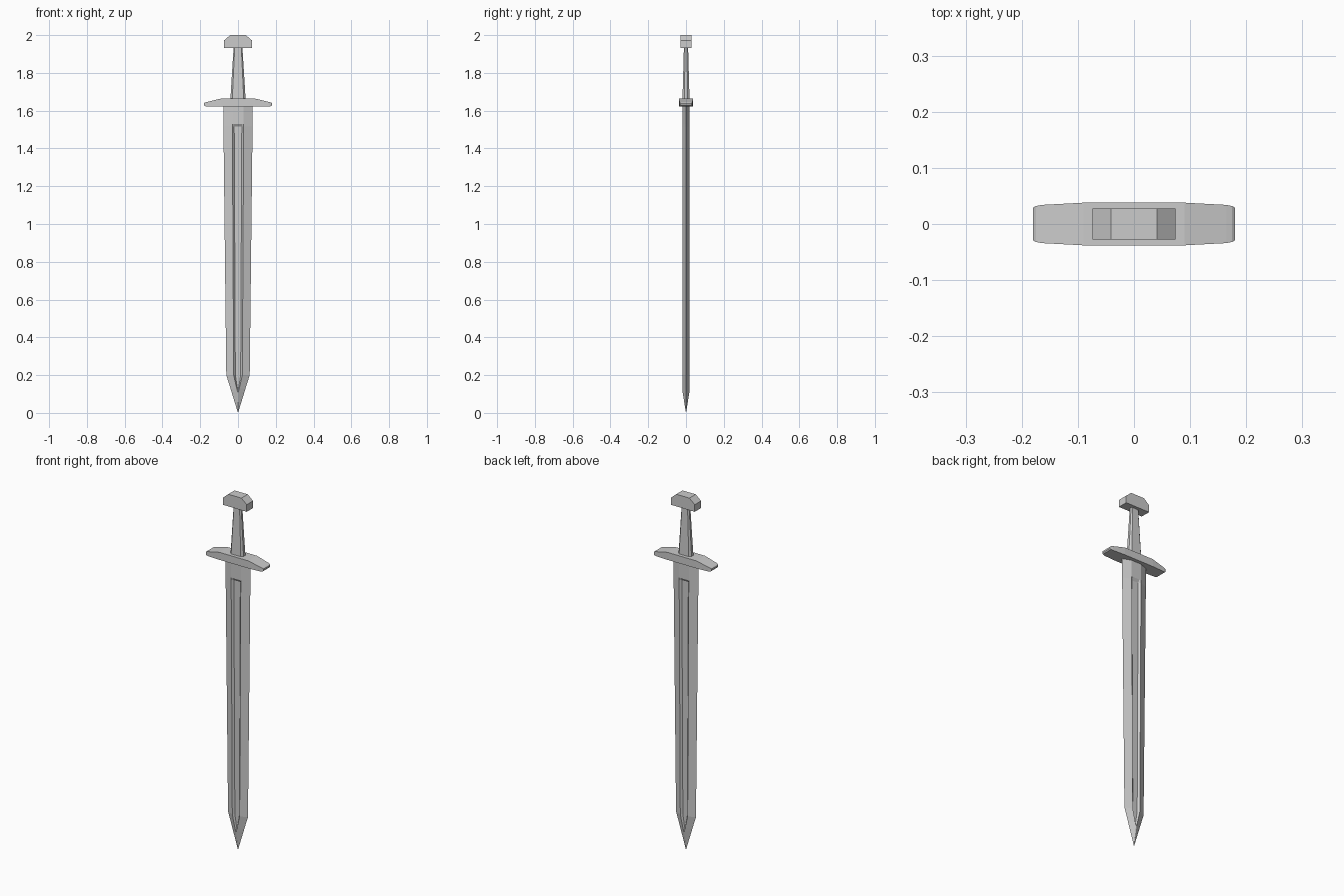
import bpy, bmesh

if "Cube" in bpy.data.objects:
    bpy.data.objects.remove(bpy.data.objects["Cube"])


def loft(name, rings):
    """Skin a list of equal-length closed rings and cap both ends."""
    bm = bmesh.new()
    rows = [[bm.verts.new(p) for p in ring] for ring in rings]
    n = len(rows[0])
    for a, b in zip(rows, rows[1:]):
        for i in range(n):
            j = (i + 1) % n
            bm.faces.new((a[i], a[j], b[j], b[i]))
    bm.faces.new(rows[0])
    bm.faces.new(rows[-1])
    bmesh.ops.remove_doubles(bm, verts=bm.verts, dist=1e-5)
    bmesh.ops.recalc_face_normals(bm, faces=bm.faces)
    me = bpy.data.meshes.new(name)
    bm.to_mesh(me)
    bm.free()
    ob = bpy.data.objects.new(name, me)
    bpy.context.collection.objects.link(ob)
    return ob


# Blade: z, half width, groove edge, groove floor, ridge thickness, floor depth
def blade_ring(z, w, f, g, t, d):
    half = [(w, 0), (f, t), (g, d), (-g, d), (-f, t)]
    return [(x, y, z) for x, y in half] + [(-x, -y, z) for x, y in half]


loft("blade", [blade_ring(*s) for s in (
    (1.64, .078, .030, .020, .018, .018),
    (1.53, .077, .030, .020, .018, .018),
    (1.515, .077, .030, .020, .018, .008),
    (0.20, .062, .023, .014, .018, .008),
    (0.13, .040, .007, .003, .018, .008),
    (0.11, .034, .002, .001, .018, .018),
    (0.003, .001, .0006, .0003, .0006, .0006),
    (0.0, .0002, .0001, .00005, .0001, .0001),
)])

# Crossguard: lofted along x from half stations, mirrored to the other side
stations = [(.09, .038, 1.622, 1.664), (.165, .034, 1.622, 1.646),
            (.175, .032, 1.624, 1.643), (.18, .029, 1.63, 1.639)]
full = [(-x, *r) for x, *r in reversed(stations)] + stations
loft("crossguard", [[(x, -y, lo), (x, y, lo), (x, y, hi), (x, -y, hi)]
                    for x, y, lo, hi in full])


# Grip: tapered, chamfered box
def grip_ring(z, w, t):
    a, b = w * .75, t * .45
    q = [(w, b), (a, t), (-a, t), (-w, b)]
    return [(x, y, z) for x, y in q] + [(-x, -y, z) for x, y in q]


loft("grip", [grip_ring(1.65, .041, .019), grip_ring(1.94, .023, .011)])

# Pommel: bevelled block profile extruded in y
profile = [(-.074, 1.932), (.074, 1.932), (.074, 1.972),
           (.041, 2.0), (-.041, 2.0), (-.074, 1.972)]
loft("pommel", [[(x, y, z) for x, z in profile] for y in (-.028, .028)])
